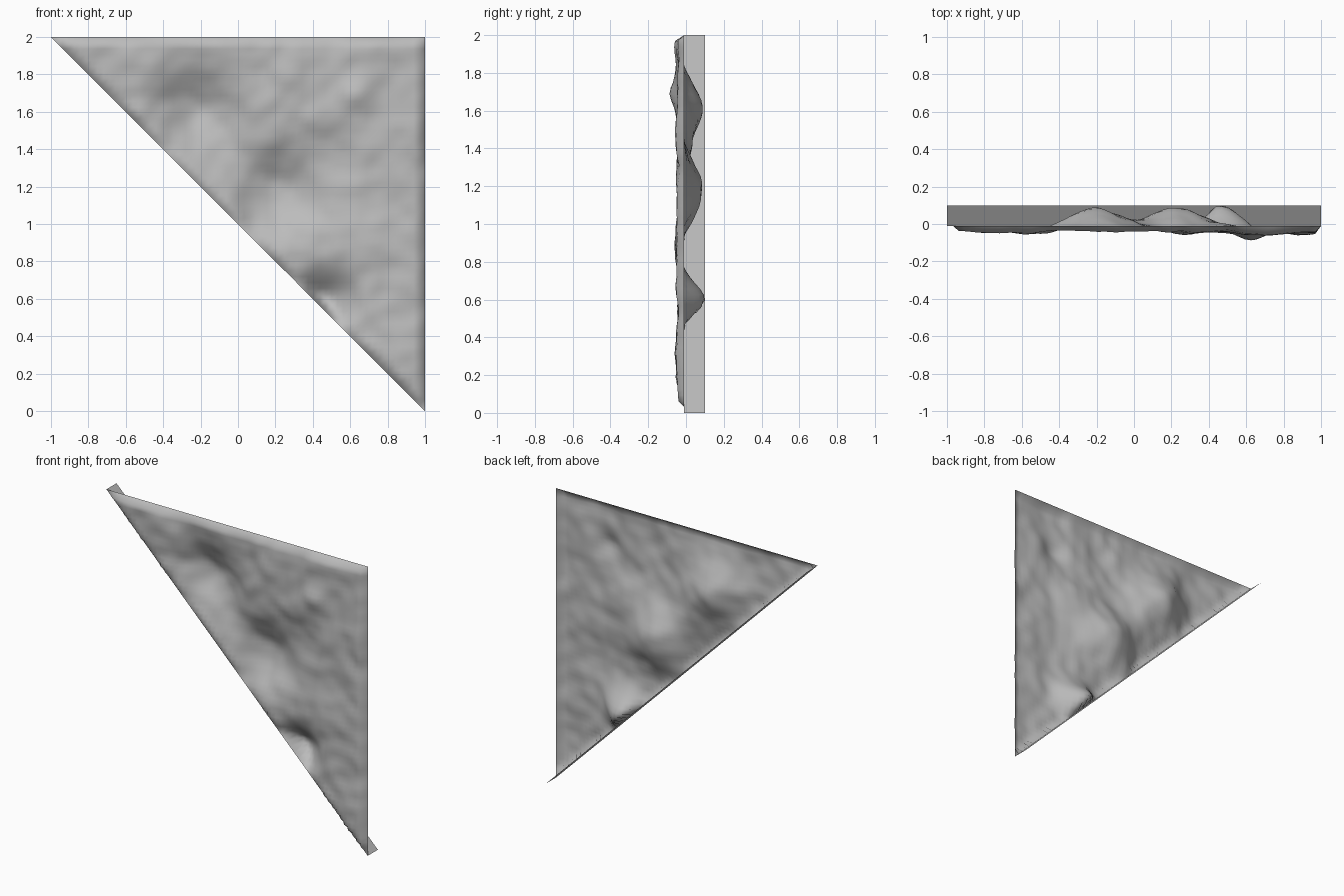
import bpy, bmesh, math
from mathutils import Vector, noise

if "Cube" in bpy.data.objects:
    bpy.data.objects.remove(bpy.data.objects["Cube"])

N = 64          # grid cells along each straight side
RIM_Y = -0.01   # depth where the sheet border folds back to

stone = bpy.data.materials.new("grey stone")
stone.diffuse_color = (0.5, 0.5, 0.5, 1)
stone.use_nodes = True
stone.node_tree.nodes["Principled BSDF"].inputs["Base Color"].default_value = stone.diffuse_color

# dents (positive) and knobs (negative): x, z, depth, radius
BUMPS = [(-0.20, 1.60, 0.130, 0.15), (0.22, 1.17, 0.135, 0.15),
         (0.46, 0.60, 0.150, 0.10), (0.62, 1.68, -0.045, 0.06),
         (0.47, 1.36, 0.040, 0.10), (-0.02, 1.36, 0.030, 0.10)]


def depth(x, z):
    """Rocky surface depth that curls back to the rim along all three sides."""
    y = -0.046 + 0.016 * noise.noise(Vector((x * 5, 3.1, z * 5)))
    y += 0.011 * noise.noise(Vector((x * 11, 7.7, z * 11)))
    for bx, bz, d, r in BUMPS:
        y += d * math.exp(-((x - bx) ** 2 + (z - bz) ** 2) / (2 * r * r))
    edge = min(1 - x, 2 - z, (x + z - 1) / math.sqrt(2))
    t = max(0.0, min(1.0, edge / 0.045))
    t = math.sqrt(1 - (1 - t) ** 2)
    return max(-0.1, min(0.1, RIM_Y + (y - RIM_Y) * t))


def add_object(name, bm):
    mesh = bpy.data.meshes.new(name)
    bm.to_mesh(mesh)
    bm.free()
    mesh.materials.append(stone)
    for p in mesh.polygons:
        p.use_smooth = True
    ob = bpy.data.objects.new(name, mesh)
    bpy.context.collection.objects.link(ob)
    return ob


# triangular rock sheet
bm = bmesh.new()
v = {}
for i in range(N + 1):
    for j in range(N - i, N + 1):
        x, z = -1 + 2 * i / N, 2 * j / N
        v[i, j] = bm.verts.new((x, depth(x, z), z))
for i in range(N):
    for j in range(N):
        corners = [(i, j), (i + 1, j), (i + 1, j + 1), (i, j + 1)]
        face = [v[c] for c in corners if c in v]
        if len(face) >= 3:
            bm.faces.new(face)
add_object("rock_sheet", bm)

# flat strip running back along the sloping side
bm = bmesh.new()
bm.faces.new([bm.verts.new(c) for c in
              [(-1, RIM_Y, 2), (-1, 0.1, 2), (1, 0.1, 0), (1, RIM_Y, 0)]])
bm.normal_update()
if bm.faces[:][0].normal.z > 0:
    bmesh.ops.reverse_faces(bm, faces=bm.faces[:])
add_object("slope_strip", bm)
